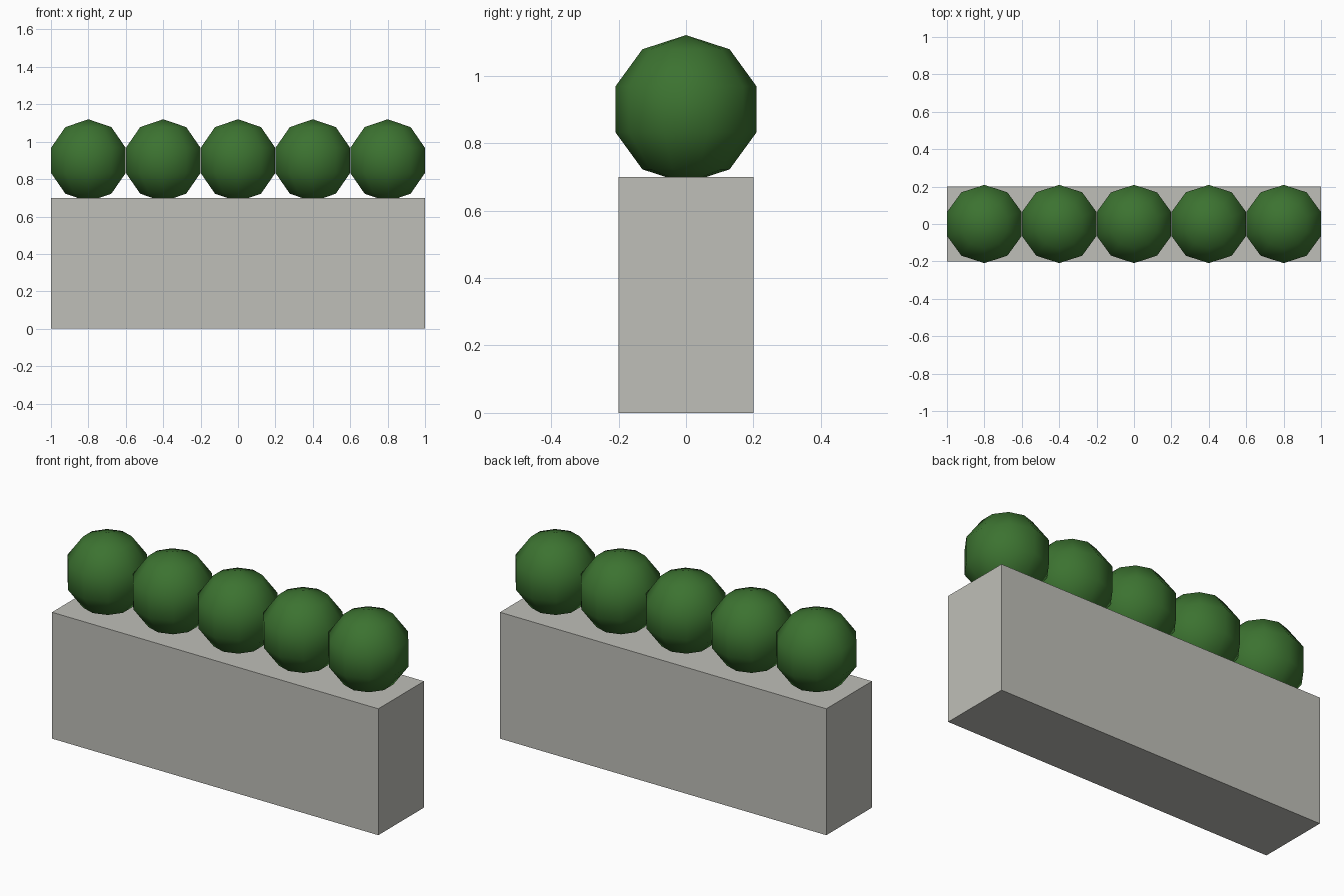
import bpy
import bmesh
from mathutils import Matrix

cube = bpy.data.objects.get("Cube")
if cube:
    bpy.data.objects.remove(cube, do_unlink=True)


def material(name, color):
    mat = bpy.data.materials.new(name)
    mat.use_nodes = True
    mat.diffuse_color = color
    mat.node_tree.nodes["Principled BSDF"].inputs["Base Color"].default_value = color
    return mat


def add_object(name, bm, mat, location, smooth=False):
    mesh = bpy.data.meshes.new(name)
    bm.to_mesh(mesh)
    bm.free()
    mesh.materials.append(mat)
    for face in mesh.polygons:
        face.use_smooth = smooth
    obj = bpy.data.objects.new(name, mesh)
    obj.location = location
    bpy.context.collection.objects.link(obj)
    return obj


stone = material("pale stone", (0.52, 0.52, 0.48, 1))
leaf = material("leaf green", (0.045, 0.17, 0.03, 1))

# Planter block
bm = bmesh.new()
bmesh.ops.create_cube(bm, size=1, matrix=Matrix.Diagonal((2, 0.4, 0.7, 1)))
add_object("planter", bm, stone, (0, 0, 0.35))

# Row of round low-poly bushes, slightly sunk into the planter
for i in range(5):
    bm = bmesh.new()
    bmesh.ops.create_uvsphere(bm, u_segments=10, v_segments=5, radius=0.22)
    add_object(f"bush_{i + 1}", bm, leaf, (-0.8 + 0.4 * i, 0, 0.9), smooth=True)
